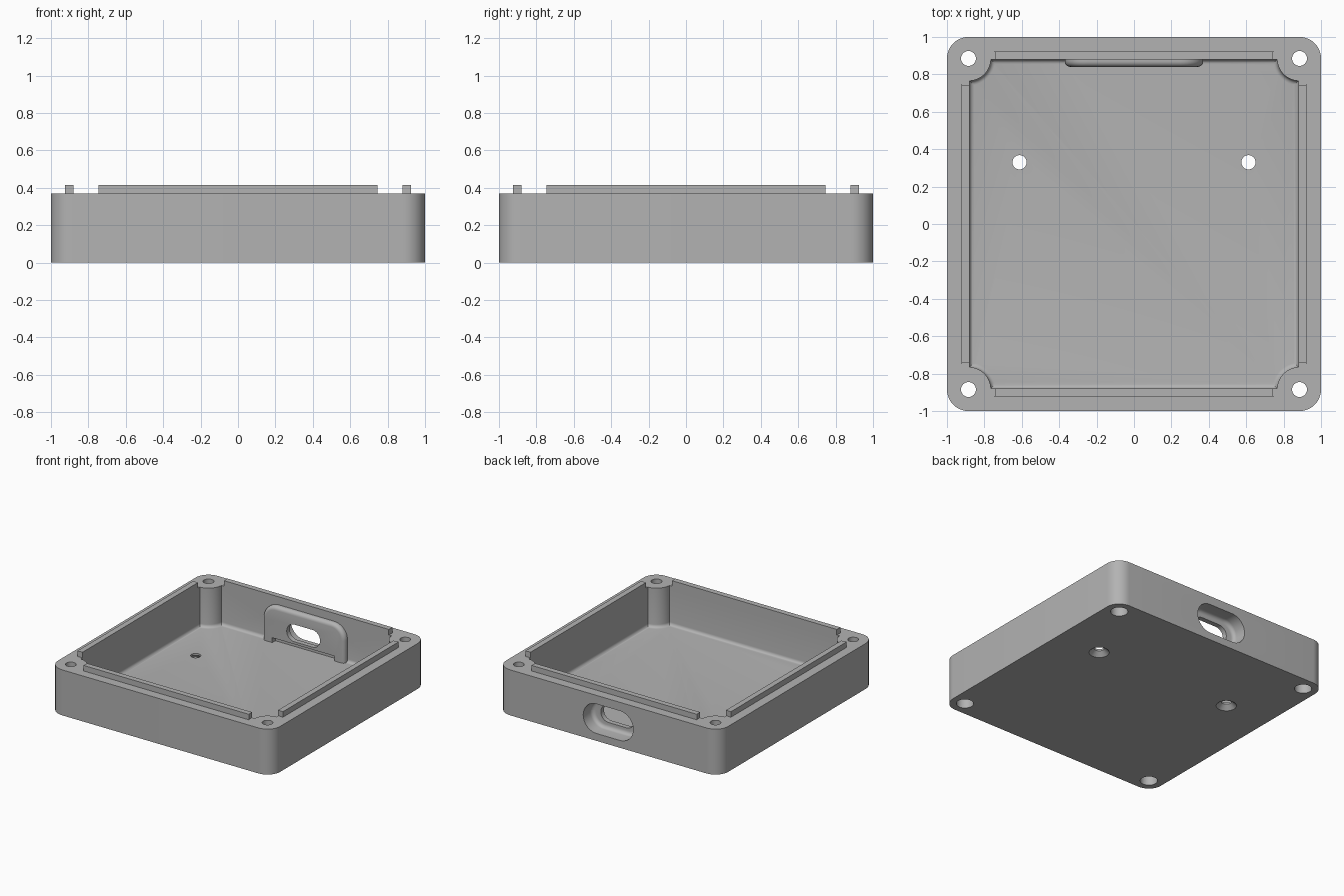
import bpy, bmesh
from math import sin, cos, pi, sqrt, atan2

cube = bpy.data.objects.get("Cube")
if cube:
    bpy.data.objects.remove(cube, do_unlink=True)

grey = bpy.data.materials.new("matte_grey")
grey.use_nodes = True
colour = (0.45, 0.45, 0.45, 1)
grey.diffuse_color = colour
grey.node_tree.nodes["Principled BSDF"].inputs["Base Color"].default_value = colour

RIM, FLOOR, INNER, HOLE = 0.37, 0.05, 0.88, 0.885
PORT_Z = 0.18


def loft(name, rings):
    """Skin a closed solid through matching rings of points."""
    bm = bmesh.new()
    loops = [[bm.verts.new(p) for p in ring] for ring in rings]
    n = len(loops[0])
    for a, b in zip(loops, loops[1:]):
        for i in range(n):
            j = (i + 1) % n
            bm.faces.new((a[i], a[j], b[j], b[i]))
    bm.faces.new(loops[0])
    bm.faces.new(loops[-1])
    bmesh.ops.recalc_face_normals(bm, faces=bm.faces)
    mesh = bpy.data.meshes.new(name)
    bm.to_mesh(mesh)
    bm.free()
    mesh.materials.append(grey)
    obj = bpy.data.objects.new(name, mesh)
    bpy.context.collection.objects.link(obj)
    return obj


def rounded_rect(w, h, r, n=10):
    """Outline of a rectangle with rounded corners, centred on the origin."""
    pts = []
    for k, (sx, sy) in enumerate(((1, 1), (-1, 1), (-1, -1), (1, -1))):
        for i in range(n + 1):
            a = (k + i / n) * pi / 2
            pts.append((sx * (w / 2 - r) + r * cos(a), sy * (h / 2 - r) + r * sin(a)))
    return pts


def cavity_outline(inset, n=14):
    """Square outline with a convex screw boss in each corner."""
    half, r = INNER - inset, 0.12 + inset
    gap = HOLE - half
    start = pi + atan2(gap, sqrt(r * r - gap * gap))
    end = 3 * pi / 2 - (start - pi)
    pts = []
    for k in range(4):
        c, s = (1, 0, -1, 0)[k], (0, 1, 0, -1)[k]
        for i in range(n + 1):
            a = end + (start - end) * i / n
            x, y = HOLE + r * cos(a), HOLE + r * sin(a)
            pts.append((c * x - s * y, s * x + c * y))
    return pts


def flat(pts, z):
    return [(x, y, z) for x, y in pts]


def upright(pts, y, z):
    return [(x, y, z + h) for x, h in pts]


def circle_rings(x, y, profile, n=32):
    return [[(x + r * cos(2 * pi * i / n), y + r * sin(2 * pi * i / n), z)
             for i in range(n)] for r, z in profile]


def fillet(radius, steps=5):
    """Pairs of (inset, distance from the end face) around a quarter round."""
    return [(radius * (1 - cos(t * pi / 2 / steps)), radius * (1 - sin(t * pi / 2 / steps)))
            for t in range(steps + 1)]


def combine(target, tool, operation):
    mod = target.modifiers.new(operation, "BOOLEAN")
    mod.operation, mod.object, mod.solver = operation, tool, "EXACT"
    bpy.context.view_layer.objects.active = target
    bpy.ops.object.modifier_apply(modifier=mod.name)
    bpy.data.objects.remove(tool, do_unlink=True)


# Outer block
outer = rounded_rect(2, 2, 0.115)
tray = loft("case_tray", [flat(outer, 0), flat(outer, RIM)])

# Locating lip on each side of the rim
lip = [(-0.745, 0.925), (0.745, 0.925), (0.738, 0.86), (-0.738, 0.86)]
for c, s in ((1, 0), (0, 1), (-1, 0), (0, -1)):
    pts = [(c * x - s * y, s * x + c * y) for x, y in lip]
    combine(tray, loft("rim_lip", [flat(pts, 0.3), flat(pts, 0.415)]), "UNION")

# Hollow interior with a rounded floor edge
rings = [flat(cavity_outline(0), 0.6)]
rings += [flat(cavity_outline(i), FLOOR + d) for i, d in fillet(0.025)]
combine(tray, loft("cavity", rings), "DIFFERENCE")

# Raised port surround on the inside of the back wall
def surround(inset):
    return rounded_rect(0.74 - 2 * inset, 0.33 - 2 * inset, 0.12 - inset)

rings = [[(x, 0.92, max(z, 0.03)) for x, _, z in upright(surround(0), 0, 0.185)]]
for i, d in fillet(0.03):
    ring = []
    for x, h in surround(i):
        # Lower half runs straight down into the floor
        side = (0.37 - i) * (1 if x > 0 else -1)
        ring.append((x if h > 0 else side, 0.84 + d, 0.185 + h if h > 0 else 0.185 + h * 0.95))
    rings.append(ring)
rings[0] = [(x, 0.92, z) for x, _, z in rings[1]]

def clean(ring):
    # Rounded top corners plus two square bottom corners
    top = [p for p in ring if p[2] > 0.185]
    y = ring[0][1]
    half = max(p[0] for p in ring)
    return top + [(-half, y, 0.02), (half, y, 0.02)]

combine(tray, loft("port_surround", [clean(r) for r in rings]), "UNION")

# Notch along the foot of the surround
notch = [(-0.28, FLOOR), (0.28, FLOOR), (0.28, 0.09), (-0.28, 0.09)]
combine(tray, loft("notch", [upright(notch, 0.78, 0), upright(notch, INNER, 0)]), "DIFFERENCE")

# Stepped port opening: wide outside pocket, narrow slot through
rings = [upright(rounded_rect(0.45, 0.24, 0.119), 1.1, PORT_Z)]
rings += [upright(rounded_rect(0.45 - 2 * i, 0.24 - 2 * i, 0.119 - i), 0.88 + d, PORT_Z)
          for i, d in fillet(0.03)]
combine(tray, loft("port_pocket", rings), "DIFFERENCE")
slot = rounded_rect(0.3, 0.14, 0.069)
combine(tray, loft("port_slot", [upright(slot, 0.7, PORT_Z), upright(slot, 0.95, PORT_Z)]),
        "DIFFERENCE")

# Corner screw holes with counterbores, and two countersunk floor holes
bore = [(0.064, -0.1), (0.064, 0.2), (0.04, 0.2), (0.04, 0.6)]
sink = [(0.075, -0.1), (0.075, 0), (0.038, 0.035), (0.038, 0.2)]
for sx in (-1, 1):
    for sy in (-1, 1):
        combine(tray, loft("screw_hole", circle_rings(sx * HOLE, sy * HOLE, bore)), "DIFFERENCE")
    combine(tray, loft("floor_hole", circle_rings(sx * 0.612, 0.33, sink)), "DIFFERENCE")

# Smooth the rounds, keep the edges crisp
bpy.ops.object.select_all(action="DESELECT")
tray.select_set(True)
bpy.context.view_layer.objects.active = tray
bpy.ops.object.shade_smooth_by_angle(angle=pi / 6)
